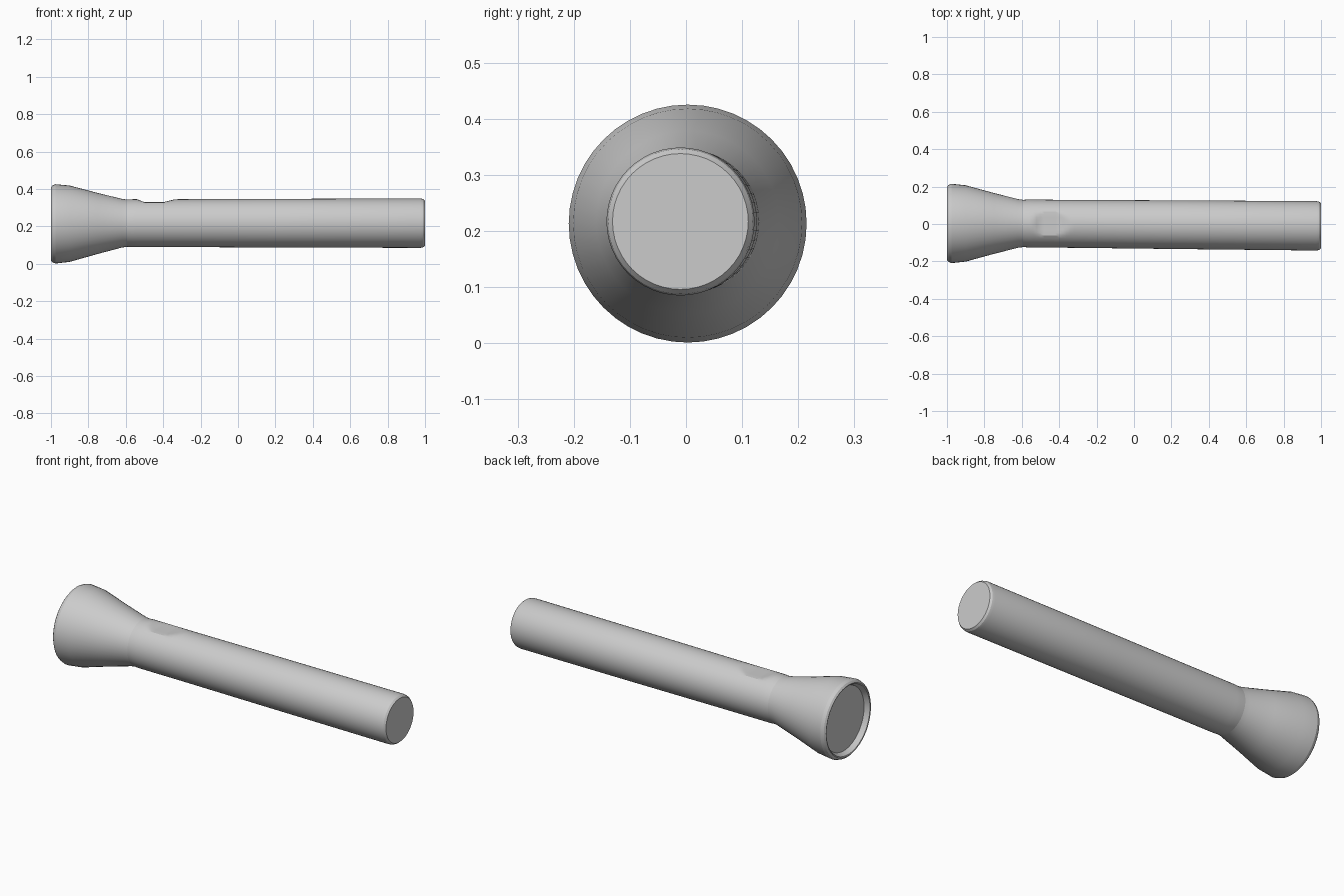
import bpy, bmesh, math

cube = bpy.data.objects.get("Cube")
if cube:
    bpy.data.objects.remove(cube, do_unlink=True)

SEGMENTS = 48

grey = bpy.data.materials.new("light grey")
grey.use_nodes = True
colour = (0.6, 0.6, 0.6, 1)
grey.diffuse_color = colour
grey.node_tree.nodes["Principled BSDF"].inputs["Base Color"].default_value = colour


def axis(x):
    """Centre line of the torch, drifting slightly sideways along its length."""
    t = max(0, (x + 0.6) / 1.6)
    return (0.003 - 0.013 * t, 0.213 + 0.004 * min(1, (x + 1) / 0.4))


def lathe(name, profile, shape=None):
    """Turn (x, radius) points around the centre line and cap both ends."""
    bm = bmesh.new()
    rings = []
    for x, r in profile:
        cy, cz = axis(x)
        ring = []
        for i in range(SEGMENTS):
            a = 2 * math.pi * i / SEGMENTS
            co = (x, cy + r * math.cos(a), cz + r * math.sin(a))
            ring.append(bm.verts.new(shape(*co) if shape else co))
        rings.append(ring)
    for a, b in zip(rings, rings[1:]):
        for i in range(SEGMENTS):
            j = (i + 1) % SEGMENTS
            bm.faces.new((a[i], a[j], b[j], b[i]))
    bm.faces.new(rings[0])
    bm.faces.new(rings[-1])
    bmesh.ops.recalc_face_normals(bm, faces=bm.faces)
    mesh = bpy.data.meshes.new(name)
    bm.to_mesh(mesh)
    bm.free()
    mesh.materials.append(grey)
    obj = bpy.data.objects.new(name, mesh)
    bpy.context.collection.objects.link(obj)
    bpy.ops.object.select_all(action="DESELECT")
    obj.select_set(True)
    bpy.context.view_layer.objects.active = obj
    bpy.ops.object.shade_smooth_by_angle(angle=math.radians(25))
    return obj


def thumb_recess(x, y, z):
    """Flatten the top into a shallow switch recess with sloping ends."""
    slope_in = max(0, -0.50 - x) * 0.4
    slope_out = max(0, x + 0.40) * 0.25
    if -0.56 < x < -0.30:
        z = min(z, 0.329 + slope_in + slope_out)
    return (x, y, z)


# Handle: straight tube with the switch recess and a chamfered tail
recess_rings = [(-0.56 + 0.02 * i, 0.128) for i in range(14)]
lathe("handle", [(-0.60, 0.126)] + recess_rings
      + [(0.2, 0.130), (0.975, 0.132), (0.99, 0.129), (1.0, 0.121)], thumb_recess)

# Head: flared cone with a rounded rim and a sunken lens
lathe("head", [(-0.972, 0.176), (-0.998, 0.190), (-1.0, 0.196), (-0.992, 0.206),
               (-0.975, 0.212), (-0.90, 0.204), (-0.75, 0.163), (-0.62, 0.130), (-0.59, 0.126)])
